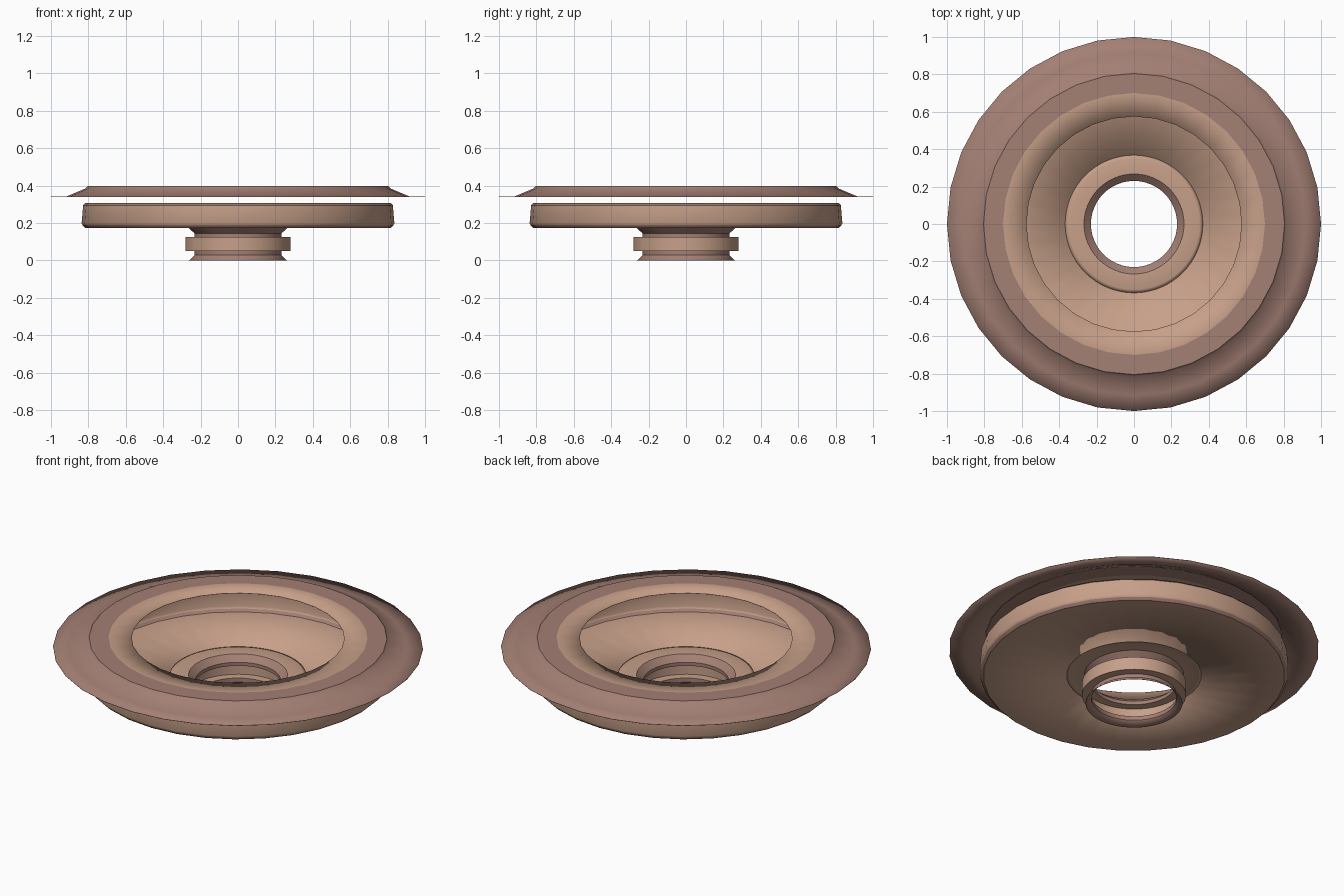
import bpy, bmesh, math

if "Cube" in bpy.data.objects:
    bpy.data.objects.remove(bpy.data.objects["Cube"])


def material(name, rgb):
    m = bpy.data.materials.new(name)
    m.diffuse_color = (*rgb, 1)
    m.use_nodes = True
    m.node_tree.nodes["Principled BSDF"].inputs["Base Color"].default_value = m.diffuse_color
    return m


TAN = material("light tan", (0.57, 0.35, 0.25))
ROSE = material("rose brown", (0.37, 0.215, 0.175))


def lathe(name, profile, sides, colours):
    """Revolve (radius, height) points; colours holds 0 tan / 1 rose per band."""
    bm = bmesh.new()
    rings = []
    for r, z in profile:
        rings.append([bm.verts.new((r * math.cos(2 * math.pi * i / sides),
                                    r * math.sin(2 * math.pi * i / sides), z))
                      for i in range(sides)])
    for k in range(len(rings) - 1):
        a, b = rings[k], rings[k + 1]
        for i in range(sides):
            j = (i + 1) % sides
            f = bm.faces.new((a[i], b[i], b[j], a[j]))
            f.material_index = colours[k]
    me = bpy.data.meshes.new(name)
    bm.to_mesh(me)
    bm.free()
    me.materials.append(TAN)
    me.materials.append(ROSE)
    ob = bpy.data.objects.new(name, me)
    bpy.context.collection.objects.link(ob)
    # thin sheet so both sides are real surfaces
    sol = ob.modifiers.new("sheet", 'SOLIDIFY')
    sol.thickness = 0.002
    sol.offset = -1
    bpy.ops.object.select_all(action='DESELECT')
    ob.select_set(True)
    bpy.context.view_layer.objects.active = ob
    bpy.ops.object.shade_smooth_by_angle(angle=math.radians(32))
    return ob


# Top plate: flat annulus with opening, short step and flared brim
lathe("top_rim",
      [(0.575, 0.398), (0.70, 0.398), (0.805, 0.398), (0.815, 0.385),
       (0.915, 0.343), (1.0, 0.341)],
      32, [0, 1, 1, 1, 1])

# Shallow pan: lip, side wall, lower chamfer and floor
lathe("pan",
      [(0.815, 0.308), (0.828, 0.295), (0.836, 0.20), (0.83, 0.187),
       (0.815, 0.173), (0.365, 0.173)],
      32, [1, 0, 0, 1, 0])

# Hollow neck: small floor step, funnel, collar and flared foot
lathe("neck",
      [(0.368, 0.173), (0.350, 0.179), (0.268, 0.177), (0.232, 0.145),
       (0.232, 0.126), (0.281, 0.126), (0.281, 0.050), (0.232, 0.050),
       (0.232, 0.028), (0.262, 0.0)],
      64, [0, 0, 1, 1, 0, 0, 0, 1, 1])
